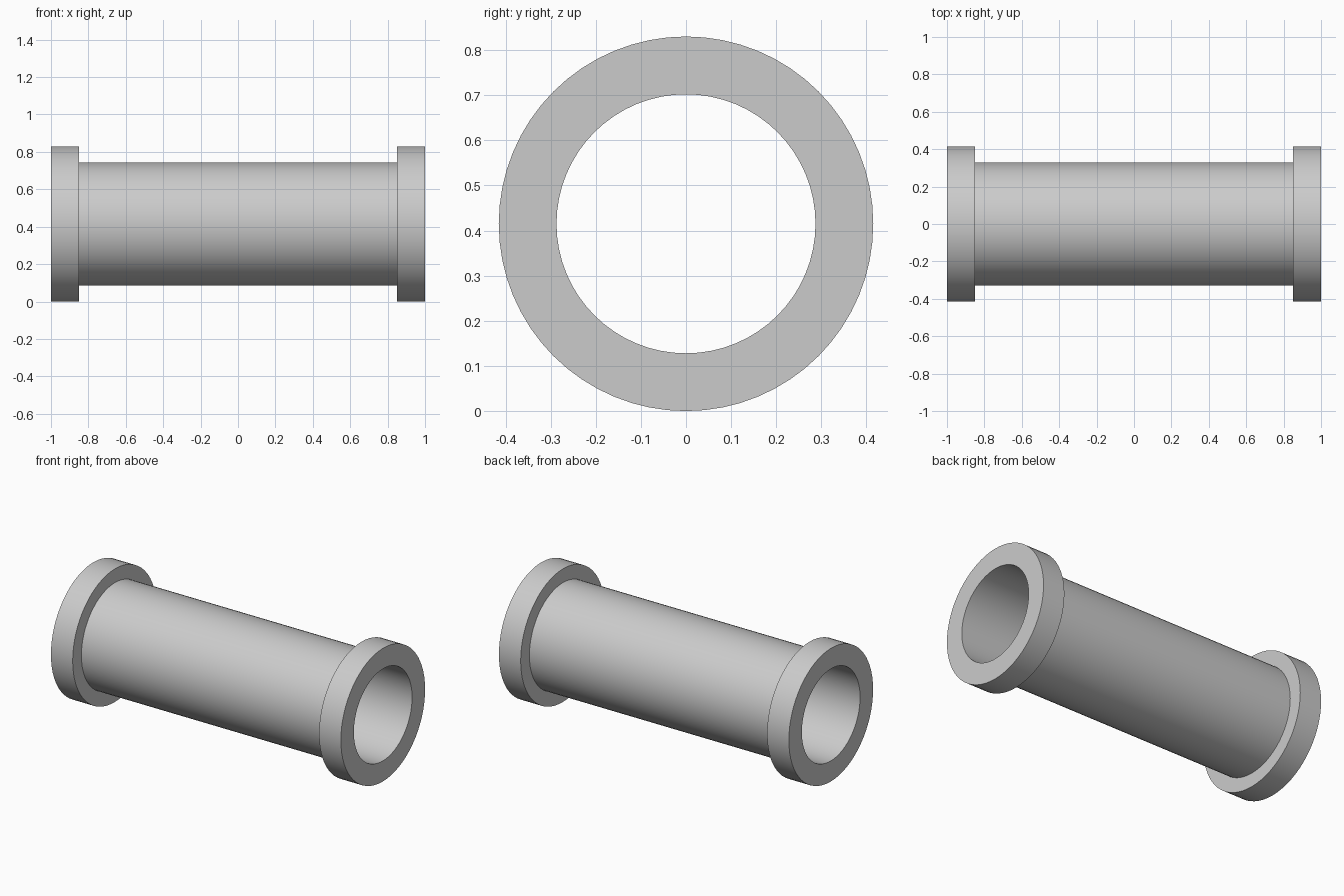
import bpy, bmesh, math

if "Cube" in bpy.data.objects:
    bpy.data.objects.remove(bpy.data.objects["Cube"])

CENTRE_Z = 0.415
BORE = 0.287
SIDES = 64


def ring_solid(name, profile):
    """Revolve a closed (x, radius) profile around the x axis."""
    bm = bmesh.new()
    loops = []
    for i in range(SIDES):
        a = 2 * math.pi * i / SIDES
        loops.append([bm.verts.new((x, r * math.sin(a), r * math.cos(a)))
                      for x, r in profile])
    n = len(profile)
    for i in range(SIDES):
        a, b = loops[i], loops[(i + 1) % SIDES]
        for j in range(n):
            k = (j + 1) % n
            bm.faces.new((a[j], a[k], b[k], b[j]))
    bmesh.ops.recalc_face_normals(bm, faces=bm.faces[:])
    mesh = bpy.data.meshes.new(name)
    bm.to_mesh(mesh)
    bm.free()
    obj = bpy.data.objects.new(name, mesh)
    bpy.context.collection.objects.link(obj)
    obj.location.z = CENTRE_Z
    bpy.ops.object.select_all(action='DESELECT')
    obj.select_set(True)
    bpy.context.view_layer.objects.active = obj
    bpy.ops.object.shade_smooth_by_angle(angle=math.radians(30))
    return obj


# Hollow pipe with a wide flange at each end, one continuous profile
half = [(0.85, 0.329), (0.85, 0.415), (1.0, 0.415), (1.0, BORE)]
mirrored = [(-x, r) for x, r in reversed(half)]
ring_solid("flanged_pipe", half + mirrored)
